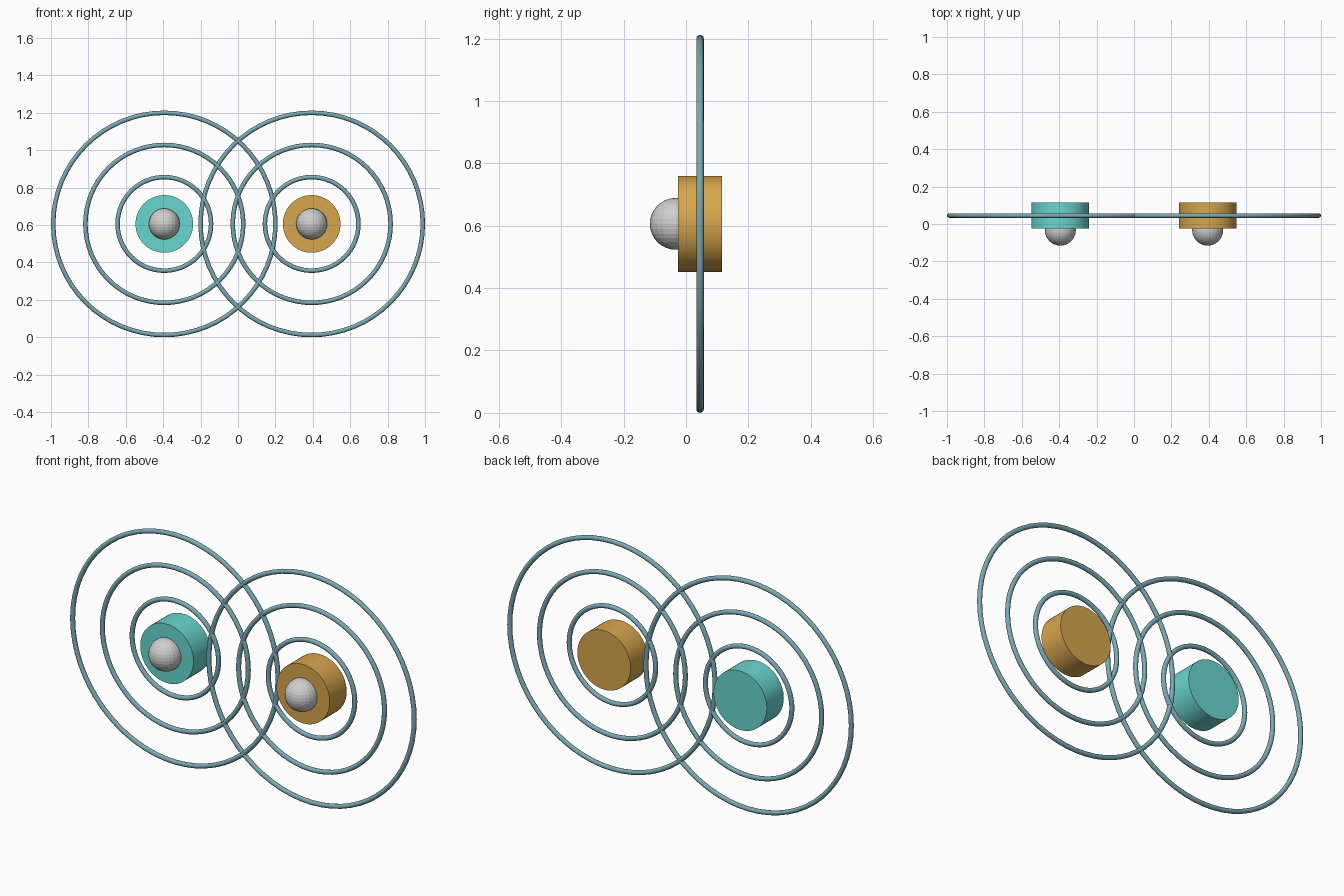
import bpy
import math

cube = bpy.data.objects.get("Cube")
if cube:
    bpy.data.objects.remove(cube, do_unlink=True)

CENTRE_X, CENTRE_Z = 0.394, 0.606
FACING_FRONT = (math.pi / 2, 0, 0)


def material(name, r, g, b):
    mat = bpy.data.materials.new(name)
    mat.use_nodes = True
    mat.diffuse_color = (r, g, b, 1)
    for node in mat.node_tree.nodes:
        if node.type == "BSDF_PRINCIPLED":
            node.inputs["Base Color"].default_value = (r, g, b, 1)
    return mat


teal = material("teal", 0.14, 0.68, 0.62)
gold = material("gold", 0.68, 0.385, 0.075)
slate = material("slate blue", 0.20, 0.40, 0.46)
grey = material("light grey", 0.62, 0.62, 0.62)


def finish(name, mat, smooth=True):
    obj = bpy.context.object
    obj.name = name
    obj.data.materials.append(mat)
    if smooth:
        bpy.ops.object.shade_smooth_by_angle(angle=math.radians(35))


for side, sign, body_colour in (("right", -1, teal), ("left", 1, gold)):
    x = sign * CENTRE_X

    # Round body with its flat face to the front
    bpy.ops.mesh.primitive_cylinder_add(
        vertices=64, radius=0.154, depth=0.14,
        location=(x, 0.045, CENTRE_Z), rotation=FACING_FRONT)
    finish(side + "_body", body_colour)

    # Ball set into the front face
    bpy.ops.mesh.primitive_uv_sphere_add(
        segments=24, ring_count=16, radius=0.083,
        location=(x, -0.033, CENTRE_Z))
    finish(side + "_ball", grey, smooth=False)

    # Concentric rings around the body
    for size, radius in (("inner", 0.25), ("middle", 0.422), ("outer", 0.594)):
        bpy.ops.mesh.primitive_torus_add(
            major_segments=64, minor_segments=12,
            major_radius=radius, minor_radius=0.012,
            location=(x, 0.045, CENTRE_Z), rotation=FACING_FRONT)
        finish(f"{side}_{size}_ring", slate)
